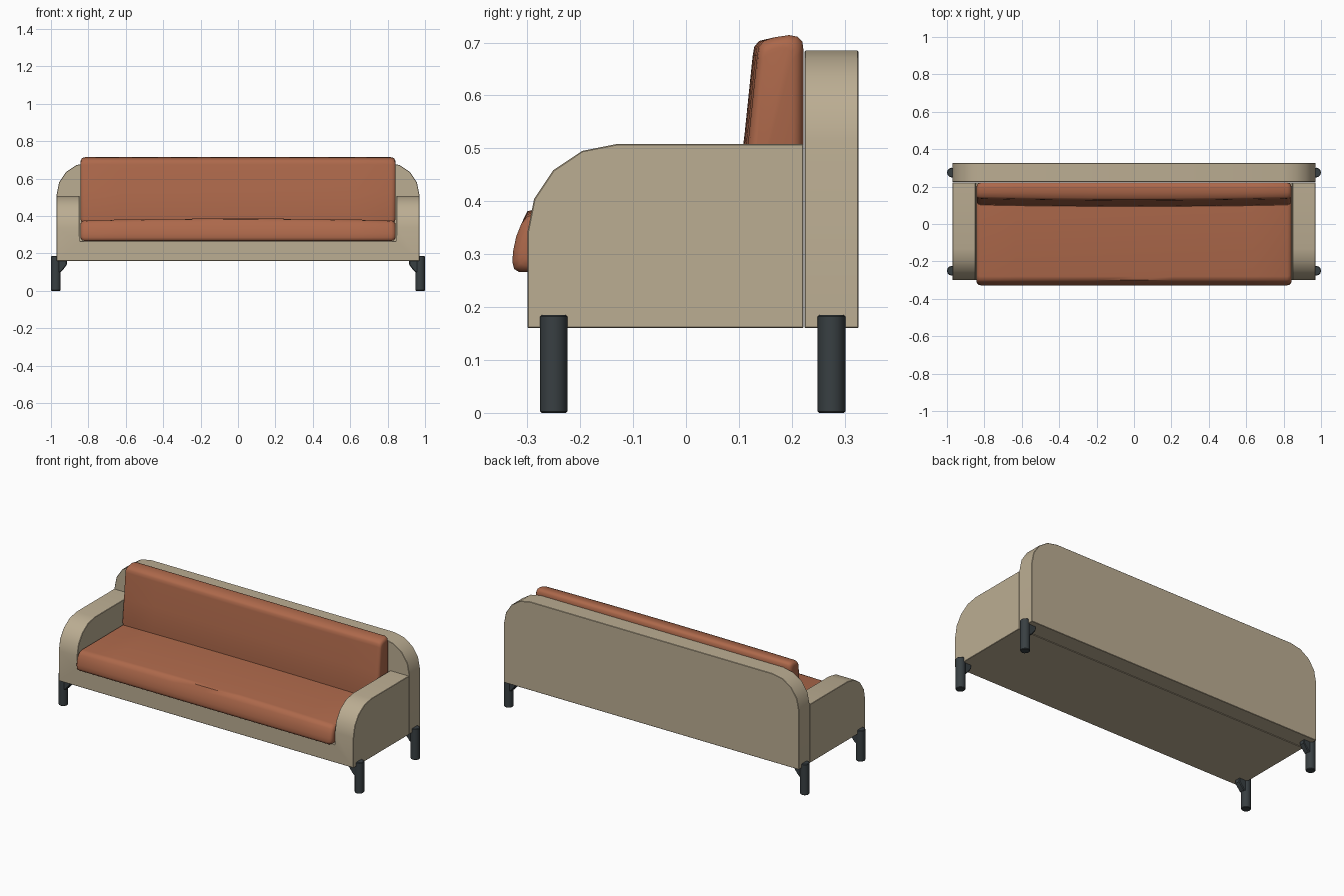
import bpy, bmesh, math

if "Cube" in bpy.data.objects:
    bpy.data.objects.remove(bpy.data.objects["Cube"])

def material(name, rgb):
    m = bpy.data.materials.new(name)
    m.diffuse_color = (*rgb, 1)
    m.use_nodes = True
    m.node_tree.nodes["Principled BSDF"].inputs["Base Color"].default_value = m.diffuse_color
    return m

BEIGE = material("beige_shell", (0.50, 0.42, 0.29))
RUST = material("rust_fabric", (0.42, 0.14, 0.07))
DARK = material("dark_metal", (0.04, 0.05, 0.055))

def loft(name, sections, mat):
    """Skin a list of equal-length rings and cap both ends."""
    bm = bmesh.new()
    rings = [[bm.verts.new(p) for p in s] for s in sections]
    n = len(rings[0])
    for a, b in zip(rings, rings[1:]):
        for i in range(n):
            j = (i + 1) % n
            bm.faces.new((a[i], a[j], b[j], b[i]))
    bm.faces.new(rings[0])
    bm.faces.new(rings[-1])
    bmesh.ops.recalc_face_normals(bm, faces=bm.faces)
    me = bpy.data.meshes.new(name)
    bm.to_mesh(me)
    bm.free()
    me.materials.append(mat)
    ob = bpy.data.objects.new(name, me)
    bpy.context.collection.objects.link(ob)
    return ob

def activate(ob):
    bpy.ops.object.select_all(action='DESELECT')
    ob.select_set(True)
    bpy.context.view_layer.objects.active = ob

def finish(ob, bevel=0.0, angle=35):
    activate(ob)
    if bevel:
        m = ob.modifiers.new("edge_bevel", 'BEVEL')
        m.width, m.segments = bevel, 1
        m.limit_method, m.angle_limit = 'ANGLE', math.radians(40)
        bpy.ops.object.modifier_apply(modifier=m.name)
    bpy.ops.object.shade_smooth_by_angle(angle=math.radians(angle))

def arc(cx, cz, r, a0, a1, n=4):
    return [(cx + r * math.cos(math.radians(a0 + (a1 - a0) * i / n)),
             cz + r * math.sin(math.radians(a0 + (a1 - a0) * i / n))) for i in range(n + 1)]

# Arms and base: side profile run across the width, seat bay cut out
side = [(0.222, 0.16), (-0.30, 0.16)] + arc(-0.132, 0.34, 0.168, 180, 90) + [(0.222, 0.508)]
frame = loft("arms_and_base", [[(x, y, z) for y, z in side] for x in (-0.97, 0.97)], BEIGE)
bay = [(-0.5, 0.265), (0.5, 0.265), (0.5, 0.8), (-0.5, 0.8)]
cutter = loft("bay_cutter", [[(x, y, z) for y, z in bay] for x in (-0.847, 0.847)], BEIGE)
cutter.hide_render = True
activate(frame)
cut = frame.modifiers.new("seat_bay", 'BOOLEAN')
cut.operation, cut.object, cut.solver = 'DIFFERENCE', cutter, 'EXACT'
bpy.ops.object.modifier_apply(modifier=cut.name)
bpy.data.objects.remove(cutter)
finish(frame, 0.002)

# Back panel with rounded upper corners
r = 0.172
panel = [(-0.97, 0.16), (0.97, 0.16)] + arc(0.97 - r, 0.685 - r, r, 0, 90) + arc(-0.97 + r, 0.685 - r, r, 90, 180)
back = loft("back_panel", [[(x, y, z) for x, z in panel] for y in (0.224, 0.326)], BEIGE)
finish(back, 0.002)

# Cushions: rounded side profile, shrunk at the ends, crowned in the middle
def cushion(name, profile, half, crown):
    ys, zs = [p[0] for p in profile], [p[1] for p in profile]
    cy, cz = (min(ys) + max(ys)) / 2, (min(zs) + max(zs)) / 2
    hy, hz = (max(ys) - min(ys)) / 2, (max(zs) - min(zs)) / 2
    ends = [(half, 0.022), (half - 0.003, 0.012), (half - 0.01, 0.004), (half - 0.024, 0)]
    stations = [(-x, i) for x, i in ends]
    stations += [(x * half, 0) for x in (-0.75, -0.5, -0.25, 0, 0.25, 0.5, 0.75)]
    stations += ends[::-1]
    sections = []
    for x, inset in stations:
        b = 1 - (x / half) ** 2
        ring = []
        for y, z in profile:
            u, v = (y - cy) / hy, (z - cz) / hz
            dy, dz = crown(u, v)
            ring.append((x, y - u * inset + dy * b, z - v * inset + dz * b))
        sections.append(ring)
    finish(loft(name, sections, RUST), angle=50)

seat = [(0.215, 0.266), (-0.315, 0.266), (-0.325, 0.272), (-0.328, 0.285), (-0.327, 0.305),
        (-0.321, 0.333), (-0.311, 0.358), (-0.300, 0.371), (-0.280, 0.376), (0.215, 0.376)]
cushion("seat_cushion", seat, 0.843, lambda u, v: (0, 0.01 if v > 0.9 else 0))

rest = [(0.222, 0.36), (0.105, 0.36), (0.102, 0.38), (0.120, 0.53), (0.135, 0.675), (0.138, 0.692),
        (0.147, 0.703), (0.168, 0.710), (0.195, 0.714), (0.211, 0.711), (0.220, 0.702), (0.222, 0.685)]
cushion("backrest_cushion", rest, 0.842, lambda u, v: (-0.009 if u < -0.25 and v < 0.97 else 0, 0))

# Legs: round post with a sloping bracket under the frame, on each corner
bracket = [(0.96, 0.165), (0.915, 0.165), (0.915, 0.14), (0.928, 0.122), (0.945, 0.102), (0.96, 0.095)]
for row, cy in (("front", -0.25), ("back", 0.275)):
    for label, s in (("right", 1), ("left", -1)):
        def ring(rad, z):
            return [(s * 0.974 + rad * math.cos(math.tau * i / 12),
                     cy + rad * math.sin(math.tau * i / 12), z) for i in range(12)]
        post = loft(f"{row}_{label}_leg", [ring(0.023, 0), ring(0.026, 0.003),
                                           ring(0.026, 0.182), ring(0.023, 0.185)], DARK)
        finish(post)
        arm = loft(f"{row}_{label}_leg_bracket",
                   [[(s * x, y, z) for x, z in bracket] for y in (cy - 0.018, cy + 0.018)], DARK)
        finish(arm, 0.004)
